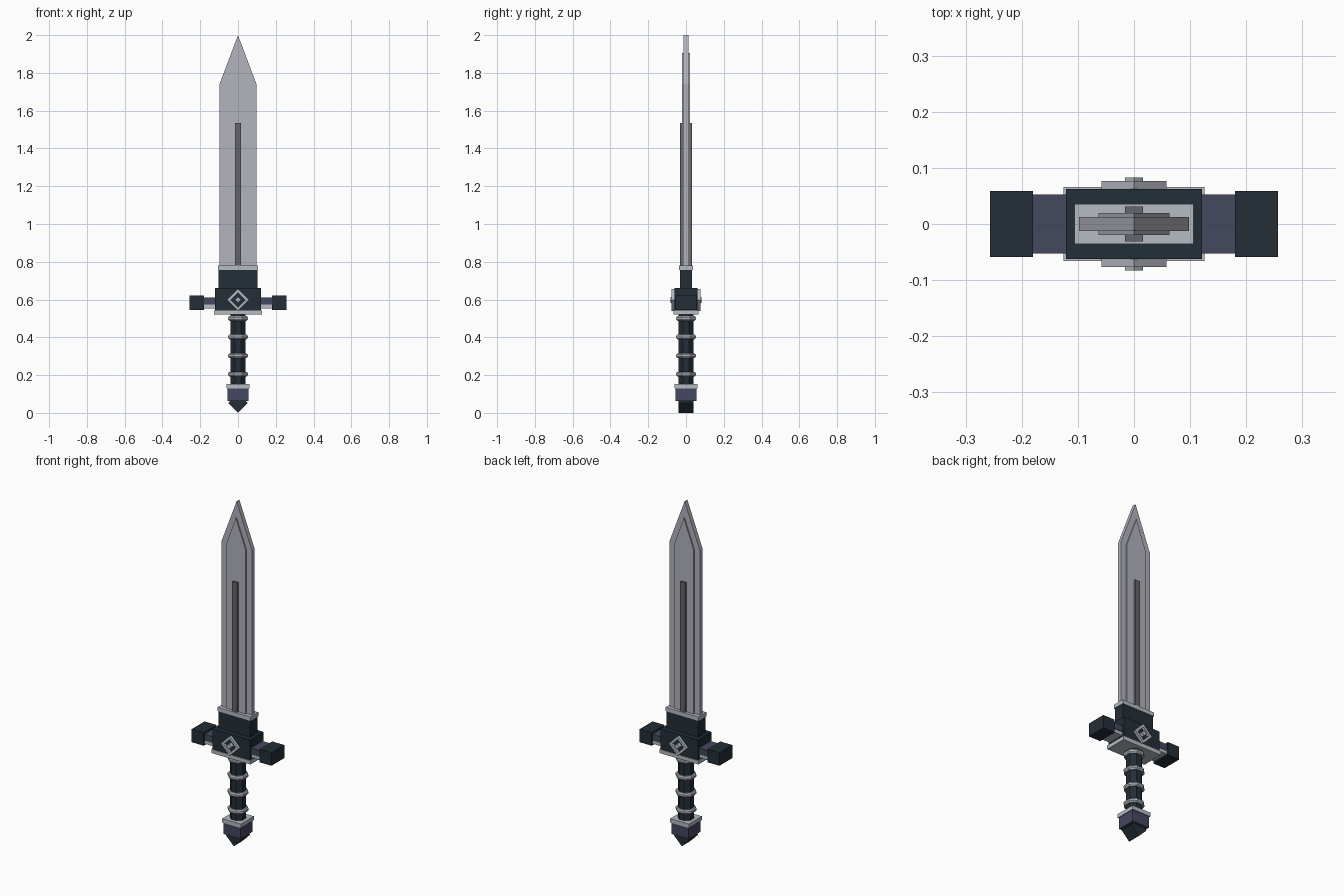
import bpy, bmesh, math

if "Cube" in bpy.data.objects:
    bpy.data.objects.remove(bpy.data.objects["Cube"])


def material(name, rgb):
    m = bpy.data.materials.new(name)
    lin = [((c / 255 + 0.055) / 1.055) ** 2.4 for c in rgb]
    m.diffuse_color = (*lin, 1)
    m.use_nodes = True
    m.node_tree.nodes["Principled BSDF"].inputs["Base Color"].default_value = m.diffuse_color
    return m


STEEL = material("blade steel", (178, 180, 190))
TRIM = material("pale trim", (182, 188, 196))
DARK = material("dark slate", (35, 46, 55))
PURPLE = material("muted purple", (69, 71, 95))
GROOVE = material("groove grey", (102, 102, 109))


def finish(name, bm, mat):
    bmesh.ops.recalc_face_normals(bm, faces=bm.faces)
    me = bpy.data.meshes.new(name)
    bm.to_mesh(me)
    bm.free()
    me.materials.append(mat)
    ob = bpy.data.objects.new(name, me)
    bpy.context.collection.objects.link(ob)
    return ob


def box(name, mat, hx, hy, z0, z1, cx=0):
    """Box with half sizes hx, hy between heights z0 and z1."""
    bm = bmesh.new()
    bmesh.ops.create_cube(bm, size=1)
    for v in bm.verts:
        v.co = (cx + v.co.x * 2 * hx, v.co.y * 2 * hy, z0 + (v.co.z + 0.5) * (z1 - z0))
    return finish(name, bm, mat)


def plate(name, mat, outline, y0, y1):
    """Front outline (x, z) extruded from y0 to y1."""
    bm = bmesh.new()
    face = bm.faces.new([bm.verts.new((x, y0, z)) for x, z in outline])
    ext = bmesh.ops.extrude_face_region(bm, geom=[face])["geom"]
    bmesh.ops.translate(bm, vec=(0, y1 - y0, 0),
                        verts=[v for v in ext if isinstance(v, bmesh.types.BMVert)])
    return finish(name, bm, mat)


def lathe(name, mat, profile, sides):
    """Closed (radius, z) profile spun about z, with flats facing the axes."""
    bm = bmesh.new()
    off = math.pi / sides
    rings = [[bm.verts.new((r * math.cos(off + i * 2 * off) / math.cos(off),
                            r * math.sin(off + i * 2 * off) / math.cos(off), z))
              for i in range(sides)] for r, z in profile]
    for a, b in zip(rings, rings[1:]):
        for i in range(sides):
            j = (i + 1) % sides
            bm.faces.new((a[i], a[j], b[j], b[i]))
    bm.faces.new(rings[0])
    bm.faces.new(rings[-1])
    return finish(name, bm, mat)


def diamond(r, z):
    return [(r, z), (0, z + r), (-r, z), (0, z - r)]


# Blade: thin edge layer, thicker core and raised central rib
def blade_outline(w, shoulder, tip):
    return [(-w, 0.76), (w, 0.76), (w, shoulder), (0, tip), (-w, shoulder)]


plate("blade_edge", STEEL, blade_outline(0.098, 1.74, 2.0), -0.0125, 0.0125)
plate("blade_core", STEEL, blade_outline(0.063, 1.735, 1.905), -0.02, 0.02)
box("blade_rib", GROOVE, 0.016, 0.031, 0.76, 1.535)

# Blade collar and guard
box("blade_collar", TRIM, 0.106, 0.036, 0.757, 0.78)
box("blade_socket", DARK, 0.102, 0.033, 0.65, 0.757)
box("guard_center", DARK, 0.121, 0.062, 0.542, 0.66)
box("guard_base_plate", TRIM, 0.126, 0.066, 0.52, 0.542)
for side, s in (("left", -1), ("right", 1)):
    box(f"guard_arm_{side}", PURPLE, 0.035, 0.053, 0.573, 0.61, s * 0.15)
    box(f"guard_arm_trim_{side}", TRIM, 0.035, 0.05, 0.553, 0.573, s * 0.15)
    box(f"guard_end_{side}", DARK, 0.0385, 0.059, 0.545, 0.621, s * 0.2185)

# Diamond emblem on both faces: open frame and a central stud
EZ = 0.598
for side, s in (("front", -1), ("back", 1)):
    outer, inner = diamond(0.058, EZ), diamond(0.038, EZ)
    bm = bmesh.new()
    loops = [[bm.verts.new((x, s * y, z)) for x, z in o]
             for o, y in ((outer, 0.06), (outer, 0.077), (inner, 0.077), (inner, 0.06))]
    for k in range(4):
        a, b = loops[k], loops[(k + 1) % 4]
        for i in range(4):
            j = (i + 1) % 4
            bm.faces.new((a[i], a[j], b[j], b[i]))
    finish(f"emblem_frame_{side}", bm, TRIM)
    plate(f"emblem_stud_{side}", TRIM, diamond(0.016, EZ), s * 0.06, s * 0.083)

# Grip with bulging rings
lathe("grip", DARK, [(0.04, 0.13), (0.04, 0.53)], 8)
for n, z in enumerate((0.205, 0.303, 0.402, 0.5)):
    lathe(f"grip_ring_{n + 1}", TRIM,
          [(0.038, z - 0.013), (0.047, z - 0.012), (0.052, z - 0.005),
           (0.052, z + 0.005), (0.047, z + 0.012), (0.038, z + 0.013)], 8)

# Pommel: trim plate, block and wedge point
box("pommel_plate", TRIM, 0.06, 0.06, 0.13, 0.153)
box("pommel_block", PURPLE, 0.055, 0.055, 0.063, 0.13)
plate("pommel_point", DARK, diamond(0.052, 0.052), -0.039, 0.039)
